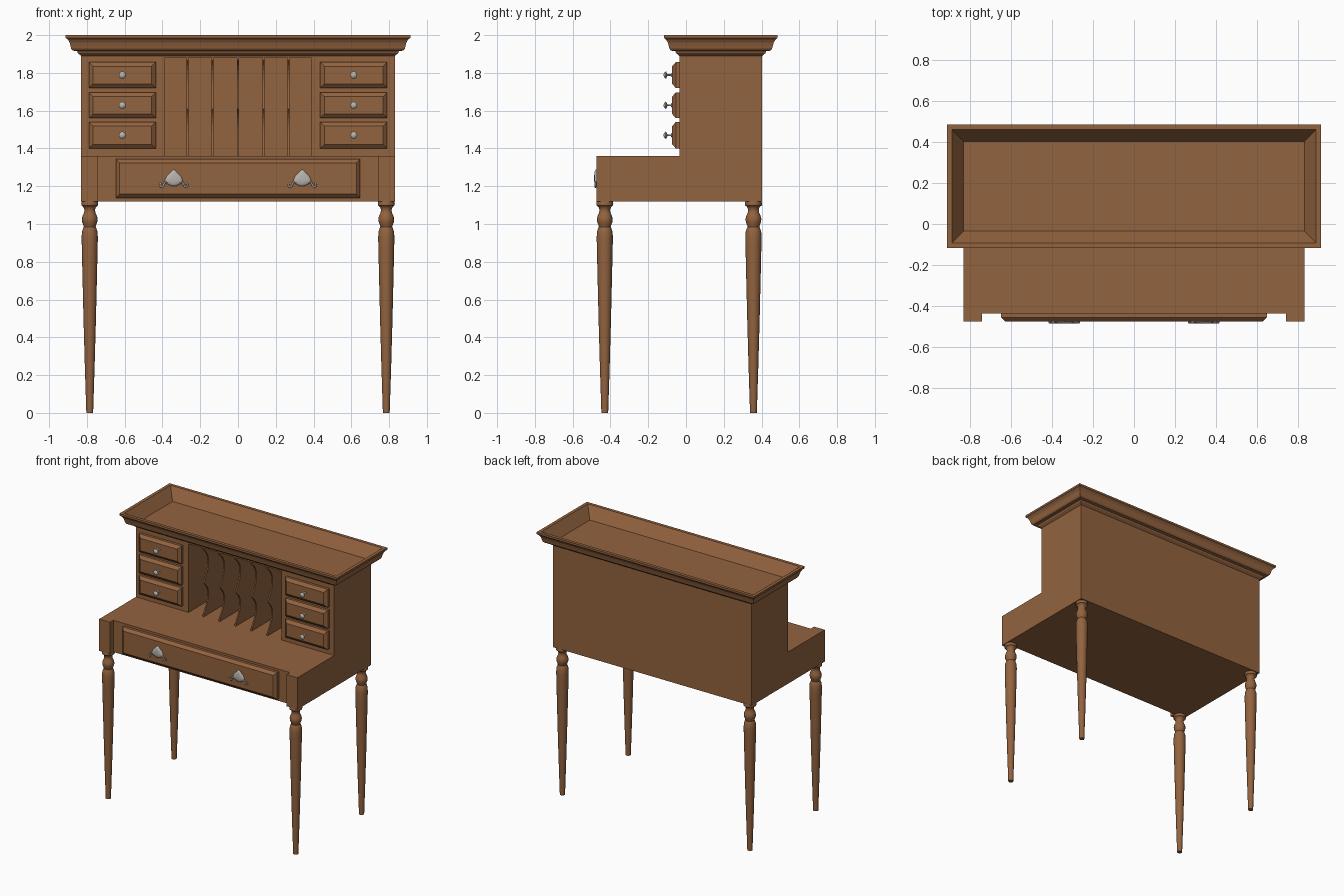
import bpy, bmesh, math

if "Cube" in bpy.data.objects:
    bpy.data.objects.remove(bpy.data.objects["Cube"])

def material(name, color):
    m = bpy.data.materials.new(name)
    m.diffuse_color = (*color, 1)
    m.use_nodes = True
    m.node_tree.nodes["Principled BSDF"].inputs["Base Color"].default_value = m.diffuse_color
    return m

WOOD = material("brown_wood", (0.29, 0.125, 0.05))
METAL = material("silver_metal", (0.48, 0.46, 0.43))

def finish(name, bm, mat, smooth=None):
    bmesh.ops.remove_doubles(bm, verts=bm.verts, dist=1e-5)
    bmesh.ops.recalc_face_normals(bm, faces=bm.faces)
    me = bpy.data.meshes.new(name)
    bm.to_mesh(me)
    bm.free()
    ob = bpy.data.objects.new(name, me)
    bpy.context.collection.objects.link(ob)
    me.materials.append(mat)
    if smooth:
        bpy.ops.object.select_all(action='DESELECT')
        ob.select_set(True)
        bpy.context.view_layer.objects.active = ob
        bpy.ops.object.shade_smooth_by_angle(angle=math.radians(smooth))
    return ob

def prism(name, pts, axis, a, b, mat=WOOD):
    """Extrude a 2D outline along an axis from a to b."""
    def place(p, t):
        return {'x': (t, *p), 'y': (p[0], t, p[1]), 'z': (*p, t)}[axis]
    bm = bmesh.new()
    f = bm.faces.new([bm.verts.new(place(p, a)) for p in pts])
    ext = bmesh.ops.extrude_face_region(bm, geom=[f])
    d = place((0, 0), b - a)
    bmesh.ops.translate(bm, vec=d, verts=[v for v in ext['geom'] if isinstance(v, bmesh.types.BMVert)])
    return finish(name, bm, mat)

def loft(name, rings, mat=WOOD, cap_start=True, cap_end=True, smooth=None):
    """Skin closed rings of points."""
    bm = bmesh.new()
    vs = [[bm.verts.new(p) for p in r] for r in rings]
    n = len(vs[0])
    for r, s in zip(vs, vs[1:]):
        for i in range(n):
            bm.faces.new((r[i], r[(i + 1) % n], s[(i + 1) % n], s[i]))
    if cap_start:
        bm.faces.new(vs[0])
    if cap_end:
        bm.faces.new(vs[-1])
    return finish(name, bm, mat, smooth)

def rect_xz(x0, x1, z0, z1, y, d):
    return [(x0 + d, y, z0 + d), (x1 - d, y, z0 + d), (x1 - d, y, z1 - d), (x0 + d, y, z1 - d)]

def drawer(name, x0, x1, z0, z1, y, depth, inset):
    loft(name, [rect_xz(x0, x1, z0, z1, y, 0),
                rect_xz(x0, x1, z0, z1, y - depth * 0.5, 0),
                rect_xz(x0, x1, z0, z1, y - depth, inset)])

def lathe(name, profile, place, segs, mat, smooth=35):
    loft(name, [[place(r * math.cos(2 * math.pi * i / segs), r * math.sin(2 * math.pi * i / segs), h)
                 for i in range(segs)] for r, h in profile], mat, smooth=smooth)

BACK, FRONT, LIP = 0.403, -0.035, -0.475

# Desk body with corner posts and a recessed apron
half = [(0.74, -0.435), (0.74, LIP), (0.83, LIP), (0.83, BACK)]
prism("desk_body", half + [(-x, y) for x, y in reversed(half)], 'z', 1.12, 1.36)

# Hutch: drawer banks joined over the open letter slots
half = [(0.39, 1.88), (0.39, 1.36), (0.83, 1.36), (0.83, 1.90)]
prism("hutch_case", half + [(-x, z) for x, z in reversed(half)], 'y', FRONT, BACK)
prism("hutch_back", [(-0.39, 1.36), (0.39, 1.36), (0.39, 1.88), (-0.39, 1.88)], 'y', 0.38, BACK)

# Letter dividers with a double scooped front edge
edge = [(FRONT, 1.88), (FRONT, 1.865)]
for lo, hi, d in ((1.61, 1.865, 0.055), (1.38, 1.61, 0.055)):
    for i in range(1, 11):
        t = i / 10
        edge.append((FRONT + 0.005 + d * math.sin(math.pi * t ** 0.8) , hi + (lo - hi) * t))
edge += [(FRONT, 1.36), (0.38, 1.36), (0.38, 1.88)]
for i in range(5):
    x = (i - 2) * 0.134
    prism("letter_divider", edge, 'x', x - 0.005, x + 0.005)

# Cornice moulding with hollow tray top: (offset from the case, height)
def rect_xy(d, z):
    x, y0, y1 = 0.83 + d, FRONT - d, BACK + d
    return [(-x, y0, z), (x, y0, z), (x, y1, z), (-x, y1, z)]

crown = [(0, 1.89), (0.01, 1.898), (0.018, 1.905), (0.022, 1.915), (0.045, 1.918), (0.053, 1.928),
         (0.057, 1.945), (0.062, 1.962), (0.07, 1.975), (0.077, 1.982), (0.082, 1.985), (0.082, 2.0),
         (0.058, 2.0), (0, 1.915)]
loft("cornice", [rect_xy(d, z) for d, z in crown], cap_start=False)

# Turned legs
leg = [(0.018, 0), (0.026, 0.25), (0.033, 0.5), (0.039, 0.75), (0.042, 0.88), (0.043, 0.93), (0.041, 0.96),
       (0.034, 0.98), (0.031, 0.985), (0.034, 0.995), (0.04, 1.01), (0.042, 1.025), (0.039, 1.04),
       (0.031, 1.058), (0.028, 1.07), (0.03, 1.083), (0.036, 1.093), (0.044, 1.098), (0.045, 1.11), (0.042, 1.12)]
for sx in (-1, 1):
    for y, name in ((-0.43, "front_leg"), (0.357, "back_leg")):
        lathe(name, leg, lambda a, b, h: (sx * 0.785 + a, y + b, h), 24, WOOD)

# Wide desk drawer and the six small drawers with knobs
drawer("desk_drawer", -0.647, 0.647, 1.138, 1.343, -0.435, 0.04, 0.02)
knob = [(0.011, -0.073), (0.011, -0.077), (0.005, -0.08), (0.0045, -0.098), (0.008, -0.101),
        (0.018, -0.104), (0.019, -0.108), (0.014, -0.114), (0.005, -0.118)]
for sx in (-1, 1):
    for z0, z1 in ((1.40, 1.54), (1.56, 1.697), (1.72, 1.857)):
        xs = sorted((sx * 0.435, sx * 0.79))
        drawer("small_drawer", *xs, z0, z1, FRONT, 0.038, 0.022)
        cx, cz = sx * 0.6125, (z0 + z1) / 2
        lathe("drawer_knob", knob, lambda a, b, h: (cx + a, h, cz + b), 16, METAL)

# Cup pulls: domed bell plate plus scrolled ends
bell = [(0, 1.289), (0.012, 1.28), (0.02, 1.27), (0.037, 1.255), (0.045, 1.238), (0.05, 1.218), (0.03, 1.21), (0.015, 1.202)]
for sx in (-1, 1):
    cx = sx * 0.34
    outline = bell + [(0, 1.2)] + [(-x, z) for x, z in reversed(bell[1:])]
    loft("pull_plate", [[(cx + x * s, y, 1.24 + (z - 1.24) * s) for x, z in outline]
                        for s, y in ((1, LIP), (0.97, -0.479), (0.75, -0.484), (0.35, -0.486))],
         METAL, smooth=50)
    for side in (-1, 1):
        cu = bpy.data.curves.new("pull_scroll", 'CURVE')
        cu.dimensions = '3D'
        cu.bevel_depth = 0.005
        cu.bevel_resolution = 2
        cu.use_fill_caps = True
        sp = cu.splines.new('POLY')
        path = [(0.03, 1.222), (0.048, 1.22), (0.055, 1.203), (0.062, 1.195), (0.071, 1.199), (0.073, 1.21), (0.066, 1.216)]
        sp.points.add(len(path) - 1)
        for p, (x, z) in zip(sp.points, path):
            p.co = (cx + side * x, -0.479, z, 1)
        ob = bpy.data.objects.new("pull_scroll", cu)
        bpy.context.collection.objects.link(ob)
        cu.materials.append(METAL)
